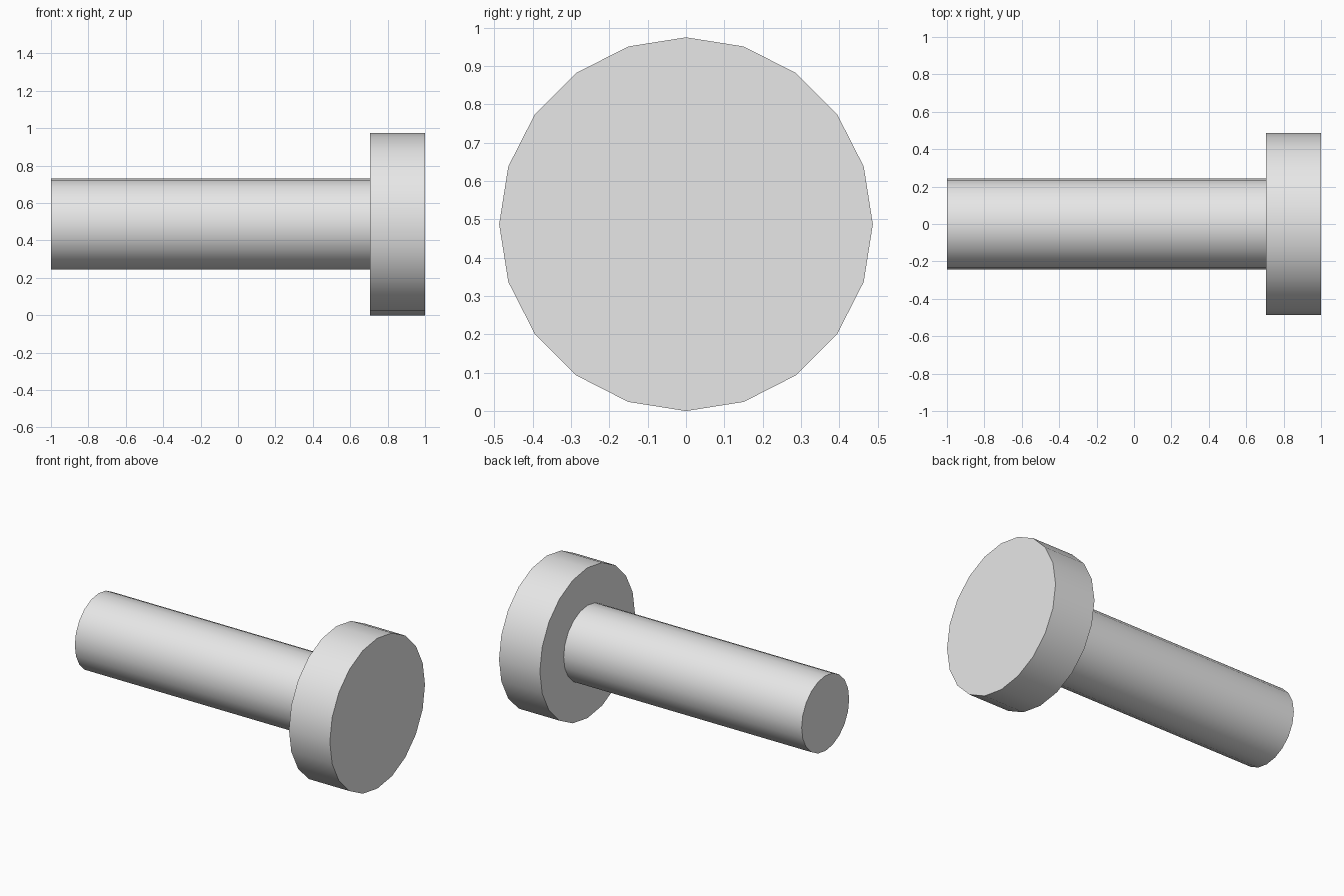
import bpy
import math

if "Cube" in bpy.data.objects:
    bpy.data.objects.remove(bpy.data.objects["Cube"], do_unlink=True)

HEAD_RADIUS = 0.4875
SHAFT_RADIUS = 0.2437
HEAD_START = 0.707
SIDES = 20

# Plain grey for the whole pin
grey = bpy.data.materials.new("plain_grey")
grey.use_nodes = True
colour = (0.8, 0.8, 0.8, 1)
grey.diffuse_color = colour
grey.node_tree.nodes["Principled BSDF"].inputs["Base Color"].default_value = colour


def rod(name, radius, x_start, x_end):
    """Capped cylinder lying along x, smooth sides and sharp rims."""
    bpy.ops.mesh.primitive_cylinder_add(
        vertices=SIDES, radius=radius, depth=x_end - x_start,
        location=((x_start + x_end) / 2, 0, HEAD_RADIUS),
        rotation=(0, math.pi / 2, 0))
    obj = bpy.context.object
    obj.name = name
    obj.data.name = name
    obj.data.materials.append(grey)
    bpy.ops.object.transform_apply(location=False, rotation=True, scale=True)
    bpy.ops.object.shade_smooth_by_angle(angle=math.radians(30))
    return obj


# Long shaft, seated against the wide head
rod("shaft", SHAFT_RADIUS, -1, HEAD_START)
rod("head", HEAD_RADIUS, HEAD_START, 1)
